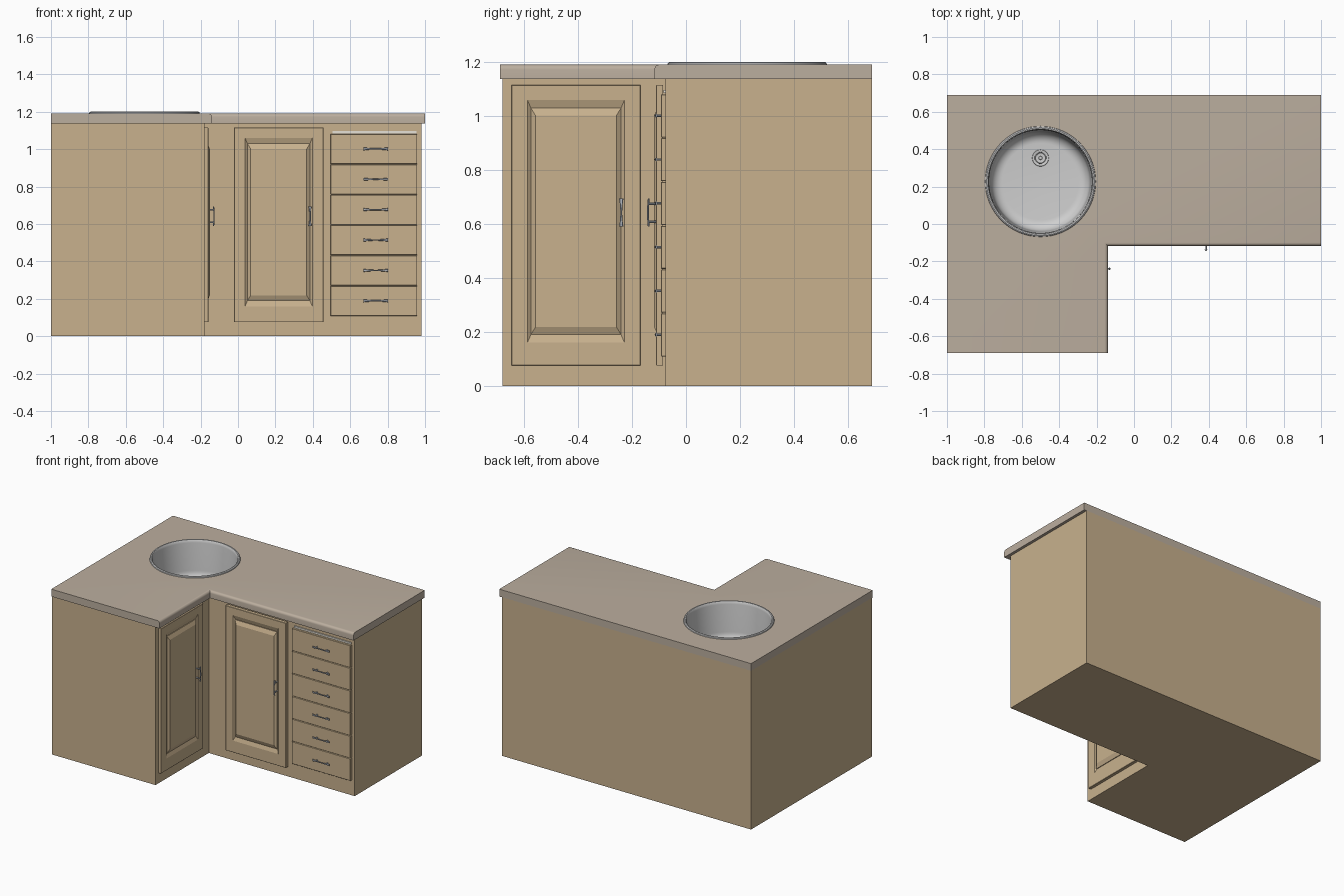
import bpy, bmesh, math
from mathutils import Matrix, Vector

if "Cube" in bpy.data.objects:
    bpy.data.objects.remove(bpy.data.objects["Cube"])


def material(name, rgb):
    m = bpy.data.materials.new(name)
    m.diffuse_color = (*rgb, 1)
    m.use_nodes = True
    m.node_tree.nodes["Principled BSDF"].inputs["Base Color"].default_value = m.diffuse_color
    return m


WOOD = material("light_wood", (0.578, 0.440, 0.270))
STONE = material("taupe_worktop", (0.500, 0.425, 0.345))
STEEL = material("sink_steel", (0.62, 0.62, 0.62))
DARK = material("drain_dark", (0.12, 0.12, 0.12))
METAL = material("handle_metal", (0.42, 0.45, 0.50))
PALE = material("pale_board", (0.80, 0.76, 0.68))


def finish(bm, name, mat, matrix=Matrix(), smooth=False, fix=True):
    if fix:
        bmesh.ops.recalc_face_normals(bm, faces=bm.faces)
    bm.transform(matrix)
    me = bpy.data.meshes.new(name)
    bm.to_mesh(me)
    bm.free()
    me.materials.append(mat)
    ob = bpy.data.objects.new(name, me)
    bpy.context.collection.objects.link(ob)
    bpy.context.view_layer.objects.active = ob
    bpy.ops.object.select_all(action='DESELECT')
    ob.select_set(True)
    if smooth:
        bpy.ops.object.shade_smooth_by_angle(angle=math.radians(35))
    return ob


def l_prism(x1, x2, y1, yi, xi, z0, z1):
    """L shape: back and left are flush at y=0.69, x=-1; inner corner at (xi, yi)."""
    pts = [(-1, y1), (xi, y1), (xi, yi), (x2, yi), (x2, 0.69), (-1, 0.69)]
    bm = bmesh.new()
    f = bm.faces.new([bm.verts.new((x, y, z0)) for x, y in pts])
    ext = bmesh.ops.extrude_face_region(bm, geom=[f], use_keep_orig=True)
    bmesh.ops.translate(bm, vec=(0, 0, z1 - z0),
                        verts=[v for v in ext['geom'] if isinstance(v, bmesh.types.BMVert)])
    bmesh.ops.recalc_face_normals(bm, faces=bm.faces)
    return bm


def loft(rings, cap_start=True):
    bm = bmesh.new()
    vs = [[bm.verts.new(p) for p in r] for r in rings]
    n = len(vs[0])
    for a, b in zip(vs, vs[1:]):
        for i in range(n):
            j = (i + 1) % n
            bm.faces.new((a[i], a[j], b[j], b[i]))
    bm.faces.new(vs[-1])
    if cap_start:
        bm.faces.new(vs[0][::-1])
    return bm


def lathe(name, profile, cx, cy, mat, n=64):
    """Profile of (radius, z) from the outside to the centre."""
    rings = [[(cx + r * math.cos(2 * math.pi * i / n), cy + r * math.sin(2 * math.pi * i / n), z)
              for i in range(n)] for r, z in profile]
    return finish(loft(rings, False), name, mat, smooth=True, fix=False)


# cabinet carcass, open at the top under the worktop
bm = l_prism(-1, 0.98, -0.68, -0.076, -0.179, 0, 1.14)
bmesh.ops.delete(bm, geom=[f for f in bm.faces if f.normal.z > 0.9], context='FACES_ONLY')
finish(bm, "cabinet_body", WOOD, fix=False)

# worktop with rounded inner front edges and a round sink cut-out
SX, SY = -0.5, 0.227
XI, YI = -0.14, -0.117
bm = l_prism(-1, 1, -0.69, YI, XI, 1.138, 1.191)


def inner_top(e):
    a, b = (v.co for v in e.verts)
    if min(a.z, b.z) < 1.18:
        return False
    on_x = abs(a.x - XI) < 1e-4 and abs(b.x - XI) < 1e-4
    on_y = abs(a.y - YI) < 1e-4 and abs(b.y - YI) < 1e-4
    return on_x or on_y


bmesh.ops.bevel(bm, geom=[e for e in bm.edges if inner_top(e)], offset=0.018,
                offset_type='OFFSET', segments=5, profile=0.5, affect='EDGES')
top = finish(bm, "worktop", STONE)
bm = bmesh.new()
bmesh.ops.create_cone(bm, cap_ends=True, segments=64, radius1=0.283, radius2=0.283, depth=0.3,
                      matrix=Matrix.Translation((SX, SY, 1.16)))
cutter = finish(bm, "sink_cutter", STONE)
cutter.hide_render = True
mod = top.modifiers.new("sink_hole", 'BOOLEAN')
mod.operation, mod.object, mod.solver = 'DIFFERENCE', cutter, 'EXACT'
bpy.context.view_layer.objects.active = top
bpy.ops.object.modifier_apply(modifier=mod.name)
bpy.data.objects.remove(cutter)
bpy.ops.object.select_all(action='DESELECT')
top.select_set(True)
bpy.ops.object.shade_smooth_by_angle(angle=math.radians(35))

# sink bowl with raised rim
bowl = [(0.296, 1.190), (0.294, 1.197), (0.288, 1.201), (0.281, 1.200), (0.277, 1.194), (0.275, 1.18)]
R = 0.06
for k in range(9):
    a = math.pi / 2 * k / 8
    bowl.append((0.205 + R * math.cos(a), 0.985 - R * math.sin(a)))
bowl.append((0.02, 0.921))
lathe("sink_bowl", bowl, SX, SY, STEEL)

# drain: flange, dark well and strainer knob
DX, DY, DZ = SX, 0.353, 0.924
lathe("drain_flange", [(0.046, DZ - 0.004), (0.043, DZ + 0.003), (0.034, DZ + 0.003), (0.031, DZ + 0.001)],
      DX, DY, STEEL, 32)
lathe("drain_well", [(0.032, DZ), (0.031, DZ + 0.004), (0.026, DZ + 0.004)], DX, DY, DARK, 32)
lathe("drain_strainer", [(0.025, DZ), (0.024, DZ + 0.007), (0.016, DZ + 0.006)], DX, DY, STEEL, 32)
lathe("drain_knob", [(0.010, DZ + 0.004), (0.009, DZ + 0.013), (0.005, DZ + 0.014)], DX, DY, STEEL, 16)


# doors: frame, sloped groove, raised centre panel (local front faces -y)
def rect(hw, zb, zt, y):
    return [(-hw, y, zb), (hw, y, zb), (hw, y, zt), (-hw, y, zt)]


def door(name, matrix):
    rings = [rect(0.239, 0.075, 1.115, 0.025), rect(0.239, 0.075, 1.115, 0.002),
             rect(0.237, 0.077, 1.113, 0),
             rect(0.180, 0.160, 1.060, 0), rect(0.167, 0.190, 1.030, 0.010),
             rect(0.167, 0.190, 1.030, 0.005), rect(0.150, 0.218, 1.002, -0.007)]
    finish(loft(rings), name, WOOD, matrix)


# bow handles: bar flared at the ends, on two posts (local long axis x, front -y)
def handle(name, length, reach, matrix):
    rings = []
    for k in range(13):
        t = k / 6 - 1
        w, d = 0.0035 + 0.0045 * t * t, 0.0035
        y = -reach + 0.004 + 0.003 * t * t
        rings.append([(t * length / 2, y + d * math.cos(math.pi * i / 4), w * math.sin(math.pi * i / 4))
                      for i in range(8)])
    bm = loft(rings)
    for s in (-1, 1):
        bmesh.ops.create_cone(bm, cap_ends=True, segments=10, radius1=0.0045, radius2=0.0045, depth=reach,
                              matrix=Matrix.Translation((s * length * 0.32, -reach / 2 + 0.005, 0))
                              @ Matrix.Rotation(math.pi / 2, 4, 'X'))
    finish(bm, name, METAL, matrix, smooth=True)


upright = Matrix.Translation((0.168, 0, 0.642)) @ Matrix.Rotation(math.pi / 2, 4, 'Y')
for side, mat in (("front", Matrix.Translation((0.2175, -0.111, 0))),
                  ("wing", Matrix.Translation((-0.158, -0.408, 0)) @ Matrix.Rotation(math.pi / 2, 4, 'Z'))):
    door(side + "_door", mat)
    handle(side + "_door_handle", 0.104, 0.034, mat @ upright)


def slab(name, x0, x1, y0, y1, z0, z1, mat, bevel=0.0):
    bm = bmesh.new()
    bmesh.ops.create_cube(bm, size=1)
    for v in bm.verts:
        v.co = Vector(((x0 + x1) / 2 + v.co.x * (x1 - x0), (y0 + y1) / 2 + v.co.y * (y1 - y0),
                       (z0 + z1) / 2 + v.co.z * (z1 - z0)))
    if bevel:
        bmesh.ops.bevel(bm, geom=bm.edges[:], offset=bevel, segments=1, affect='EDGES')
    finish(bm, name, mat)


# stack of six drawers
STEP = 0.1625
for i in range(6):
    z = 0.108 + i * STEP
    slab(f"drawer_{i + 1}", 0.494, 0.958, -0.093, -0.07, z + 0.001, z + STEP - 0.002, WOOD, 0.002)
    handle(f"drawer_handle_{i + 1}", 0.13, 0.024,
           Matrix.Translation((0.736, -0.093, z + STEP / 2)))

# pale board edge above the drawers
slab("pull_out_board", 0.505, 0.955, -0.084, -0.075, 1.085, 1.097, PALE)
